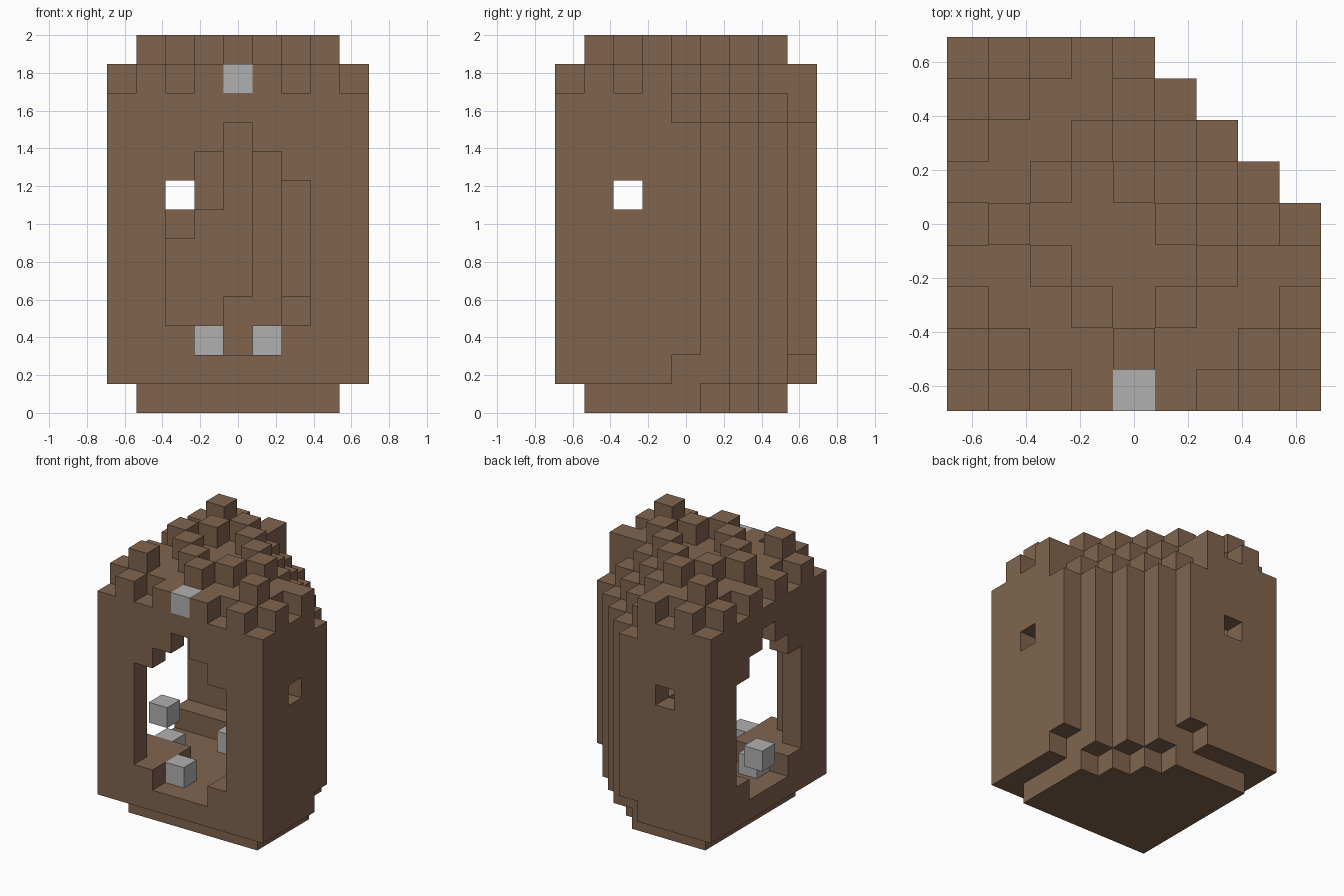
import bpy
import bmesh
from mathutils import Vector

if "Cube" in bpy.data.objects:
    bpy.data.objects.remove(bpy.data.objects["Cube"], do_unlink=True)

U = 2 / 13          # block size
N = 9               # blocks across
MID = 4


def material(name, rgb):
    m = bpy.data.materials.new(name)
    m.use_nodes = True
    m.diffuse_color = (*rgb, 1)
    m.node_tree.nodes["Principled BSDF"].inputs["Base Color"].default_value = (*rgb, 1)
    return m


brown = material("earth brown", (0.216, 0.127, 0.076))
grey = material("stone grey", (0.434, 0.434, 0.434))


def mirrored(cells):
    """Repeat cells across the diagonal x = y."""
    return set(cells) | {(y, x, z) for x, y, z in cells}


def layer(z, limit, low=0, high=N - 1):
    """One square layer of blocks with its back left corner cut in steps."""
    span = range(low, high + 1)
    return {(x, y, z) for x in span for y in span if x + y <= limit}


def build(name, cells, mat, solid):
    """Make a block object, leaving out faces buried against solid cells."""
    bm = bmesh.new()
    for c in cells:
        for axis in range(3):
            for side in (-1, 1):
                n = list(c)
                n[axis] += side
                if tuple(n) in solid:
                    continue
                corners = []
                for a, b in ((0, 0), (1, 0), (1, 1), (0, 1)):
                    p = list(c)
                    p[axis] += (side + 1) // 2
                    p[(axis + 1) % 3] += a
                    p[(axis + 2) % 3] += b
                    corners.append(Vector((p[0] - N / 2, p[1] - N / 2, p[2])) * U)
                if side < 0:
                    corners.reverse()
                bm.faces.new([bm.verts.new(v) for v in corners])
    bmesh.ops.remove_doubles(bm, verts=bm.verts, dist=U / 100)
    mesh = bpy.data.meshes.new(name)
    bm.to_mesh(mesh)
    bm.free()
    mesh.materials.append(mat)
    obj = bpy.data.objects.new(name, mesh)
    bpy.context.collection.objects.link(obj)


# Foundation and floor slab
foundation = layer(0, 11, 1, 7)
floor_slab = layer(1, 12) - mirrored({(8, 4, 1)})

# Walls around a hollow room
walls = set()
for z in range(2, 10):
    walls |= layer(z, 12) - layer(z, 10, 1, 7)

# Arched doorway through the front wall and the matching side wall
door_spans = {2: (3, 7), 3: (2, 8), 4: (2, 9), 5: (2, 8), 6: (3, 7)}
doorway = {(x, 0, z) for x, (lo, hi) in door_spans.items() for z in range(lo, hi + 1)}
walls -= mirrored(doorway)

# Small square windows in the other two walls
walls -= mirrored({(8, 2, 7)})

# Raised floor in the corners of the room, leaving two crossing paths
ledge = {c for c in layer(2, 10, 1, 7)
         if abs(c[0] - MID) > 1 and abs(c[1] - MID) > 1}
ledge |= {c for c in layer(2, 10, 1, 7) if max(c[0], c[1]) >= 6}
ledge -= mirrored({(x, y, 2) for x in (3, 4, 5) for y in (1, 2)})
ledge |= mirrored({(4, 6, 3)})

# Thicker lower lining of the far walls
lining = {c for z in (3, 4, 5) for c in layer(z, 10, 1, 7) if max(c[0], c[1]) == 7}
lining |= mirrored({(3, 7, 6)})

# Stepped roof
roof = layer(10, 11) | layer(11, 10, 1, 7)

# Battlements around the roof edge
battlements = mirrored({(x, 0, 11) for x in (1, 3, 5, 7)})
battlements |= mirrored({(8, y, 11) for y in (1, 3)})

# Roof studs: three corners and a broken ring
studs = mirrored({(1, 1, 12), (7, 1, 12), (5, 4, 12)})
studs |= {c for c in layer(12, 9, 1, 7)
          if abs(c[0] - MID) + abs(c[1] - MID) == 3}

parts = {
    "foundation": foundation,
    "floor_slab": floor_slab,
    "walls": walls,
    "room_ledge": ledge,
    "wall_lining": lining,
    "roof": roof,
    "battlements": battlements,
    "roof_studs": studs,
}
solid = set().union(*parts.values())
for name, cells in parts.items():
    build(name, cells, brown, solid)

# Loose stone blocks on the floor, in the side doorway and above the front door
stones = mirrored({(3, 1, 2), (3, 5, 2)}) - solid
build("floor_stones", stones, grey, stones)
build("doorway_stone", {(0, 4, 3)}, grey, set())
build("front_stone", {(4, 0, 11)}, grey, set())
